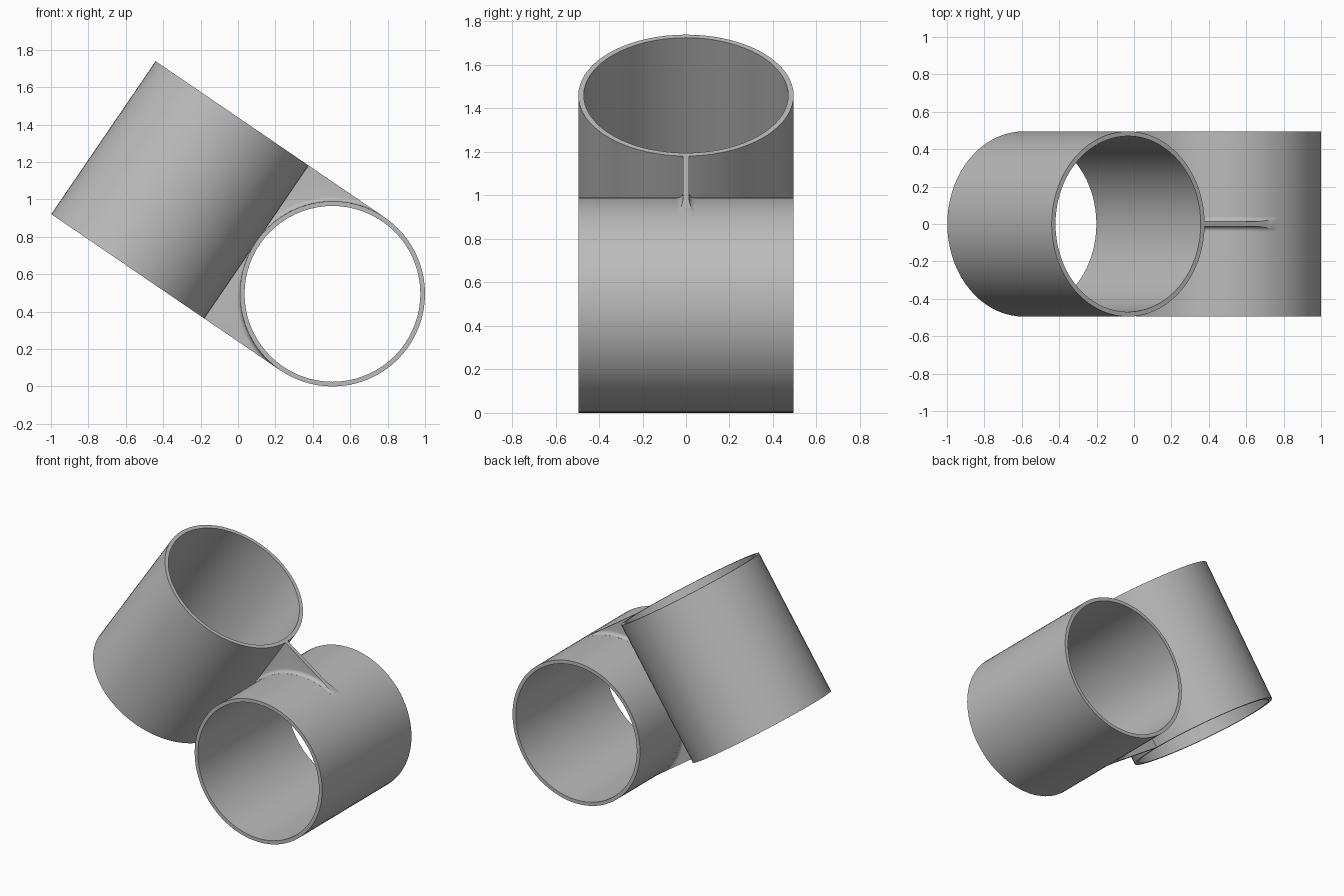
import bpy, bmesh, math
from mathutils import Matrix, Vector

cube = bpy.data.objects.get("Cube")
if cube:
    bpy.data.objects.remove(cube, do_unlink=True)

R, WALL, DIST = 0.495, 0.025, 0.987   # tube radius, wall, axis spacing
TILT = math.radians(34.3)
HALF_WEB, FILLET = 0.013, 0.025

grey = bpy.data.materials.new("plain_grey")
grey.use_nodes = True
grey.diffuse_color = (0.5, 0.5, 0.5, 1)
grey.node_tree.nodes["Principled BSDF"].inputs["Base Color"].default_value = (0.5, 0.5, 0.5, 1)

# u points from the lower tube to the upper one, v along the upper tube
u = Vector((-math.cos(TILT), 0, math.sin(TILT)))
v = Vector((math.sin(TILT), 0, math.cos(TILT)))
low = Vector((1 - R, 0, R))
high = low + u * DIST


def finish(name, bm):
    bmesh.ops.remove_doubles(bm, verts=bm.verts, dist=1e-5)
    bmesh.ops.recalc_face_normals(bm, faces=bm.faces)
    mesh = bpy.data.meshes.new(name)
    bm.to_mesh(mesh)
    bm.free()
    mesh.materials.append(grey)
    ob = bpy.data.objects.new(name, mesh)
    bpy.context.collection.objects.link(ob)
    bpy.ops.object.select_all(action='DESELECT')
    ob.select_set(True)
    bpy.context.view_layer.objects.active = ob
    bpy.ops.object.shade_smooth_by_angle(angle=math.radians(30))


def tube(name, centre, axis):
    """Open pipe made by spinning its rectangular wall section."""
    bm = bmesh.new()
    section = [bm.verts.new((r, 0, z)) for r, z in
               ((R, -R), (R, R), (R - WALL, R), (R - WALL, -R))]
    edges = [bm.edges.new((section[i], section[(i + 1) % 4])) for i in range(4)]
    bmesh.ops.spin(bm, geom=section + edges, cent=(0, 0, 0), axis=(0, 0, 1),
                   angle=math.tau, steps=72, use_merge=True)
    turn = axis.to_track_quat('Z', 'Y').to_matrix().to_4x4()
    bm.transform(Matrix.Translation(centre) @ turn)
    finish(name, bm)


def half_width(r):
    """Web half thickness, flaring in a concave fillet at the lower tube."""
    gap = min(max(r - R, 0), FILLET)
    return HALF_WEB + FILLET - math.sqrt(FILLET ** 2 - (FILLET - gap) ** 2)


def web(name):
    """Thin plate filling the corners between the tubes."""
    bm = bmesh.new()
    radii = [R - 0.012] + [R + FILLET * (i / 6) ** 2 for i in range(7)] + [2 * R]
    loops = []
    for i in range(81):
        a = math.radians(-90 + 180 * i / 80)
        limit = min((DIST - R + 0.008) / max(math.cos(a), 1e-6),
                    R / max(abs(math.sin(a)), 1e-6))
        ray = u * math.cos(a) + v * math.sin(a)
        sides = []
        for sign in (-1, 1):
            side = []
            for r in radii:
                r = min(r, limit)
                side.append(bm.verts.new(low + ray * r + Vector((0, sign * half_width(r), 0))))
            sides.append(side)
        loops.append(sides[0] + sides[1][::-1])
    count = len(loops[0])
    for a, b in zip(loops, loops[1:]):
        for j in range(count):
            k = (j + 1) % count
            bm.faces.new((a[j], a[k], b[k], b[j]))
    bmesh.ops.dissolve_degenerate(bm, dist=1e-5, edges=bm.edges)
    finish(name, bm)


tube("lower_tube", low, Vector((0, 1, 0)))
tube("upper_tube", high, v)
web("connecting_web")
